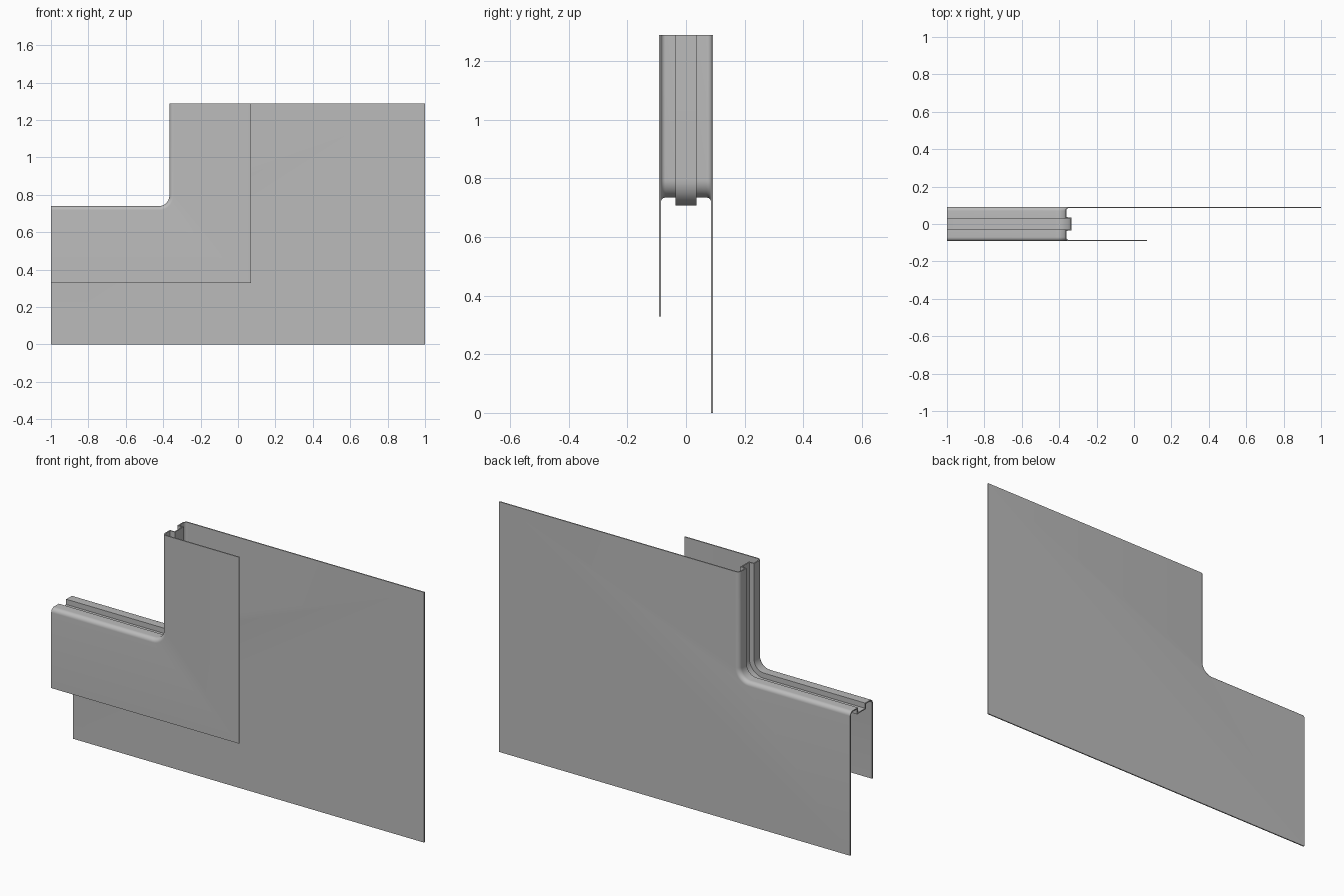
import bpy, bmesh, math

cube = bpy.data.objects.get("Cube")
if cube:
    bpy.data.objects.remove(cube, do_unlink=True)

# Main dimensions
HALF = 0.092          # half depth of the folded sheet
THICK = 0.006         # sheet thickness
BEND = 0.022          # radius of the long folds
LEDGE_Z, WALL_X, TOP_Z = 0.74, -0.367, 1.289
CORNER = 0.055        # radius of the inside corner
GROOVE_HALF, GROOVE_DEPTH = 0.03, 0.027

grey = bpy.data.materials.new("sheet grey")
grey.use_nodes = True
colour = (0.5, 0.5, 0.5, 1)
grey.diffuse_color = colour
grey.node_tree.nodes["Principled BSDF"].inputs["Base Color"].default_value = colour


def path(depth, steps=12):
    """L-shaped edge line, moved inward by depth, as (x, z) points."""
    cx, cz = WALL_X - CORNER, LEDGE_Z + CORNER
    r = CORNER + depth
    pts = [(-1, LEDGE_Z - depth)]
    for i in range(steps + 1):
        a = -math.pi / 2 + math.pi / 2 * i / steps
        pts.append((cx + r * math.cos(a), cz + r * math.sin(a)))
    return pts + [(WALL_X + depth, TOP_Z)]


# Cross-section of the edge as (depth, y): fold, flat, groove, flat, fold
front_half = []
for i in range(9):
    a = math.pi / 2 * i / 8
    front_half.append((BEND - BEND * math.sin(a), -HALF + BEND - BEND * math.cos(a)))
front_half += [(0, -GROOVE_HALF), (GROOVE_DEPTH, -GROOVE_HALF)]
section = front_half + [(d, -y) for d, y in reversed(front_half)]

# Sweep the cross-section along the L-shaped path
bm = bmesh.new()
rails = [[bm.verts.new((x, y, z)) for x, z in path(d)] for d, y in section]
for a, b in zip(rails, rails[1:]):
    for i in range(len(a) - 1):
        bm.faces.new((a[i], a[i + 1], b[i + 1], b[i]))


# Flat panels hanging from the first and last rails
def panel(rail, y, right, bottom):
    corners = [(right, TOP_Z), (right, bottom), (-1, bottom)]
    return bm.faces.new(rail + [bm.verts.new((x, y, z)) for x, z in corners])


front = panel(rails[0], -HALF, 0.07, 0.329)
panel(rails[-1], HALF, 1.0, 0.0)
bmesh.ops.recalc_face_normals(bm, faces=bm.faces[:])
front.normal_update()
if front.normal.y > 0:
    bmesh.ops.reverse_faces(bm, faces=bm.faces[:])

mesh = bpy.data.meshes.new("folded_sheet_cover")
bm.to_mesh(mesh)
bm.free()
mesh.materials.append(grey)
cover = bpy.data.objects.new("folded_sheet_cover", mesh)
bpy.context.collection.objects.link(cover)

# Give the sheet its thickness, inward
solid = cover.modifiers.new("thickness", 'SOLIDIFY')
solid.thickness = THICK
solid.offset = -1
solid.use_even_offset = True
bpy.ops.object.select_all(action='DESELECT')
cover.select_set(True)
bpy.context.view_layer.objects.active = cover
bpy.ops.object.modifier_apply(modifier=solid.name)
bpy.ops.object.shade_smooth_by_angle(angle=math.radians(30))
